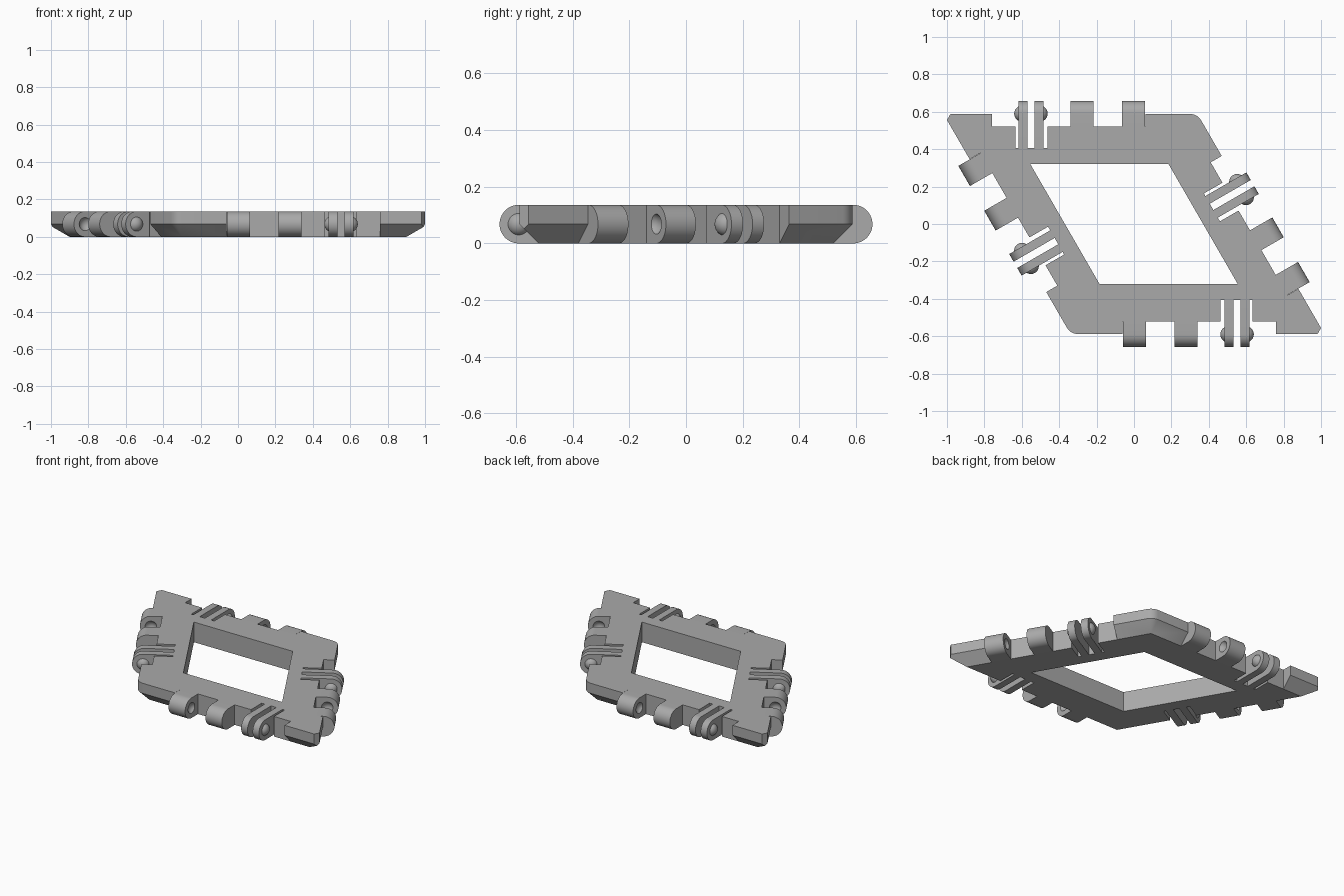
import bpy, bmesh, math
from mathutils import Matrix, Vector

if "Cube" in bpy.data.objects:
    bpy.data.objects.remove(bpy.data.objects["Cube"])

H = 0.136            # plate thickness
R = H / 2            # hinge radius and edge chamfer
CORE = 0.52          # distance from centre to the notched edge
AXIS = 0.59          # distance from centre to the hinge axis
HOLE = 0.32
ROOT3 = math.sqrt(3)

grey = bpy.data.materials.new("plain grey")
grey.use_nodes = True
grey.diffuse_color = (0.4, 0.4, 0.4, 1)
grey.node_tree.nodes["Principled BSDF"].inputs["Base Color"].default_value = grey.diffuse_color


def finish(bm, name):
    bmesh.ops.recalc_face_normals(bm, faces=bm.faces)
    mesh = bpy.data.meshes.new(name)
    bm.to_mesh(mesh)
    bm.free()
    mesh.materials.append(grey)
    ob = bpy.data.objects.new(name, mesh)
    bpy.context.collection.objects.link(ob)
    return ob


def loft(rings):
    """Solid from stacked rings with the same point count."""
    bm = bmesh.new()
    loops = [[bm.verts.new(p) for p in ring] for ring in rings]
    for a, b in zip(loops, loops[1:]):
        for i in range(len(a)):
            j = (i + 1) % len(a)
            bm.faces.new((a[i], a[j], b[j], b[i]))
    bm.faces.new(loops[0])
    bm.faces.new(loops[-1])
    bmesh.ops.remove_doubles(bm, verts=bm.verts, dist=1e-5)
    return bm


def box(x0, x1, y0, y1):
    corners = [(x0, y0), (x1, y0), (x1, y1), (x0, y1)]
    return loft([[(x, y, z) for x, y in corners] for z in (-0.1, H + 0.1)])


def activate(ob):
    bpy.ops.object.select_all(action='DESELECT')
    bpy.context.view_layer.objects.active = ob
    ob.select_set(True)


def cut(ob, cutter):
    activate(ob)
    mod = ob.modifiers.new("cut", 'BOOLEAN')
    mod.operation, mod.solver, mod.object = 'DIFFERENCE', 'EXACT', cutter
    bpy.ops.object.modifier_apply(modifier=mod.name)
    bpy.data.objects.remove(cutter)


def smooth(ob):
    activate(ob)
    bpy.ops.object.shade_smooth_by_angle(angle=math.radians(30))


def rhombus(r, z):
    """Rhombus ring grown by r, with rounded obtuse corners."""
    ring = []
    for s in (1, -1):
        for k in range(7):
            a = math.radians(90 - 10 * k)
            ring.append((s * (CORE / ROOT3 + r * math.cos(a)), s * (CORE + r * math.sin(a)), z))
        ring.append((s * (CORE + r) * ROOT3, -s * (CORE + r), z))
    return ring


# Frame body: chamfered lower edge, blunted acute corners
bm = loft([rhombus(0, 0), rhombus(R, R), rhombus(R, H)])
for s in (1, -1):
    n = Vector((s * ROOT3 / 2, -s / 2, 0))
    res = bmesh.ops.bisect_plane(bm, geom=bm.verts[:] + bm.edges[:] + bm.faces[:],
                                 plane_co=n * 1.144, plane_no=n, clear_outer=True)
    bmesh.ops.holes_fill(bm, edges=[e for e in res["geom_cut"] if isinstance(e, bmesh.types.BMEdge)])
body = finish(bm, "frame_body")

# Central opening
opening = [(HOLE / ROOT3, HOLE), (HOLE * ROOT3, -HOLE), (-HOLE / ROOT3, -HOLE), (-HOLE * ROOT3, HOLE)]
cut(body, finish(loft([[(x, y, z) for x, y in opening] for z in (-0.1, H + 0.1)]), "opening_cutter"))

# Each side's local frame: x runs along the edge, y points outward
shift = (CORE + R) / ROOT3
sides = [("back", 0, -shift), ("left", -60, shift), ("front", 180, -shift), ("right", 120, shift)]
places = [(n, Matrix.Rotation(math.radians(a), 4, 'Z') @ Matrix.Translation((u, 0, 0))) for n, a, u in sides]

SLOT = 0.405
for name, place in places:
    for span, depth in (((-0.42, 0.4), CORE), ((-0.294, -0.122), SLOT)):
        cutter = finish(box(*span, depth, 0.9), "notch_cutter")
        cutter.matrix_world = place
        bpy.context.view_layer.update()
        cut(body, cutter)
smooth(body)


def knuckle(x0, x1, base, name):
    """Round-ended hinge piece."""
    prof = [(base, 0)]
    for k in range(25):
        a = math.radians(-90 + 7.5 * k)
        prof.append((AXIS + R * math.cos(a), R + R * math.sin(a)))
    prof.append((base, H))
    return finish(loft([[(x, y, z) for y, z in prof] for x in (x0, x1)]), name)


def ball(x, name):
    bm = bmesh.new()
    bmesh.ops.create_uvsphere(bm, u_segments=32, v_segments=24, radius=0.043,
                              matrix=Matrix.Translation((x, AXIS, R)) @ Matrix.Rotation(math.pi / 2, 4, 'Y'))
    return bm


def dome(face, sign, name):
    """Snap bump: spherical cap standing on a prong face."""
    bm = ball(face - sign * 0.02, name)
    bmesh.ops.bisect_plane(bm, geom=bm.verts[:] + bm.edges[:] + bm.faces[:],
                           plane_co=(face - sign * 0.002, 0, 0), plane_no=(-sign, 0, 0), clear_outer=True)
    bmesh.ops.holes_fill(bm, edges=[e for e in bm.edges if e.is_boundary])
    return finish(bm, name)


# One set of hinge parts: two dimpled lugs, two prongs with domes
parts = []
for name, x0, x1, face, sign in (("inner_lug", 0.0, 0.122, 0.122, 1), ("outer_lug", 0.275, 0.399, 0.275, -1)):
    lug = knuckle(x0, x1, CORE, name)
    cut(lug, finish(ball(face + sign * 0.024, name), "dimple_cutter"))
    parts.append(lug)
parts.append(knuckle(-0.278, -0.231, SLOT, "first_prong"))
parts.append(knuckle(-0.192, -0.145, SLOT, "second_prong"))
parts.append(dome(-0.278, -1, "first_dome"))
parts.append(dome(-0.145, 1, "second_dome"))

# Repeat the set on all four sides
for part in parts:
    smooth(part)
    base = part.name
    for i, (side, place) in enumerate(places):
        ob = part if i == 0 else part.copy()
        if i:
            bpy.context.collection.objects.link(ob)
        ob.name = side + "_" + base
        ob.matrix_world = place
